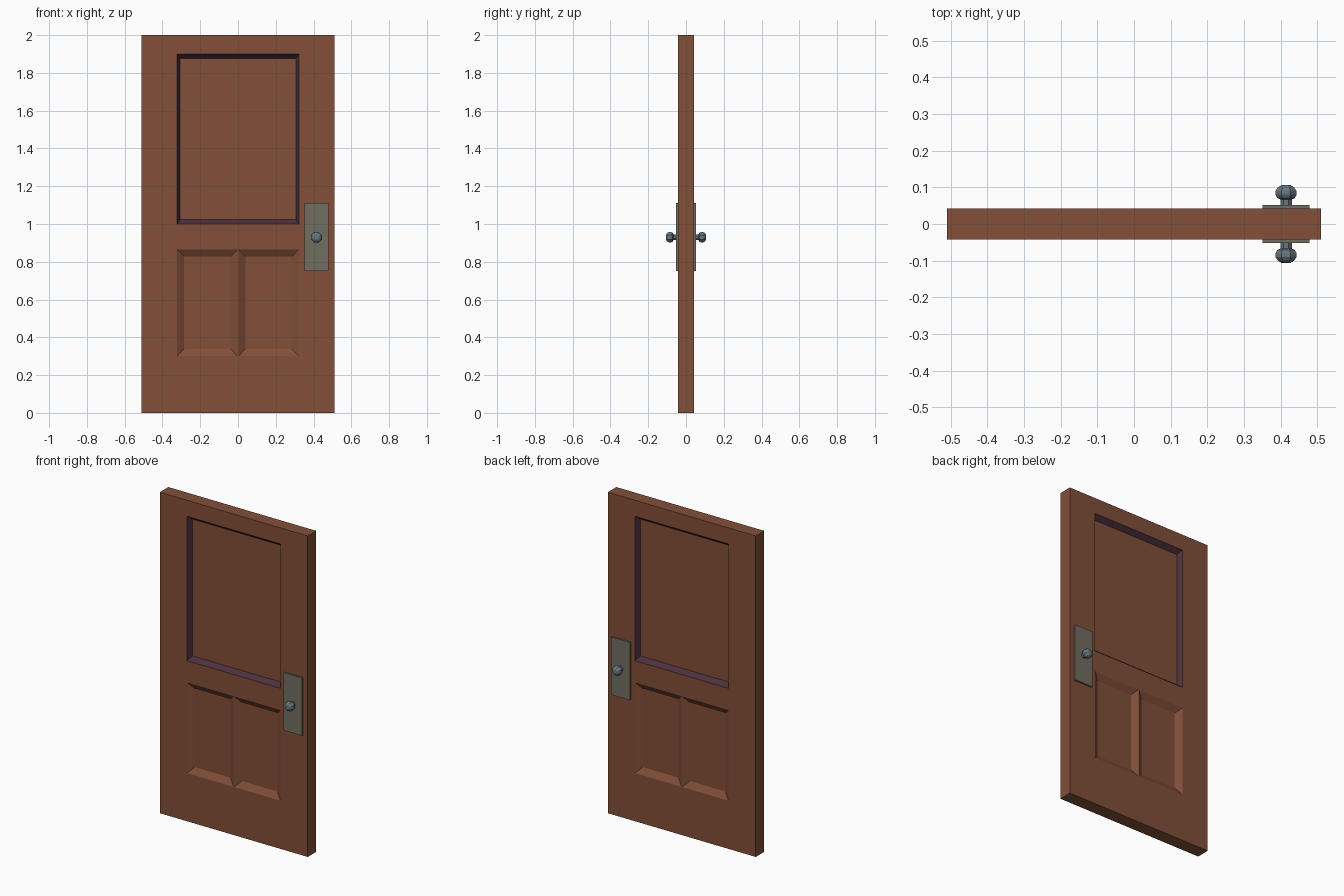
import bpy, bmesh, math
from mathutils import Matrix

if "Cube" in bpy.data.objects:
    bpy.data.objects.remove(bpy.data.objects["Cube"])

T = 0.042  # half thickness of the door


def material(name, rgb):
    m = bpy.data.materials.new(name)
    m.diffuse_color = (*rgb, 1.0)
    m.use_nodes = True
    m.node_tree.nodes["Principled BSDF"].inputs["Base Color"].default_value = m.diffuse_color
    return m


wood = material("brown_wood", (0.223, 0.078, 0.041))
trim = material("dark_plum_trim", (0.072, 0.031, 0.048))
brass = material("dull_plate_metal", (0.165, 0.155, 0.115))
steel = material("blue_grey_metal", (0.14, 0.18, 0.216))


def make_object(name, bm, mats):
    me = bpy.data.meshes.new(name)
    bm.to_mesh(me)
    bm.free()
    for m in mats:
        me.materials.append(m)
    ob = bpy.data.objects.new(name, me)
    bpy.context.collection.objects.link(ob)
    return ob


def ring(x0, x1, z0, z1, y):
    return [(x0, y, z0), (x1, y, z0), (x1, y, z1), (x0, y, z1)]


# Door slab: both faces built alike, with recessed panels
bm = bmesh.new()


def add_quad(pts, side, mat=0):
    if side > 0:  # back face is the mirrored front
        pts = [(x, -y, z) for x, y, z in reversed(pts)]
    f = bm.faces.new([bm.verts.new(p) for p in pts])
    f.material_index = mat


def recess(x0, x1, z0, z1, bx, bz, depth, side, mat):
    o = ring(x0, x1, z0, z1, -T)
    i = ring(x0 + bx, x1 - bx, z0 + bz, z1 - bz, -T + depth)
    for k in range(4):
        n = (k + 1) % 4
        add_quad([o[k], o[n], i[n], i[k]], side, mat)
    add_quad(i, side)


W, P, M = 0.51, 0.322, 0.002  # half widths: door, panels, centre ridge
for side in (-1, 1):
    # stiles and rails
    for x0, x1, z0, z1 in ((-W, -P, 0, 2), (P, W, 0, 2), (-P, P, 0, 0.3),
                           (-P, P, 0.865, 1.0), (-P, P, 1.9, 2),
                           (-M, M, 0.3, 0.865)):
        add_quad(ring(x0, x1, z0, z1, -T), side)
    # upper window panel and two lower panels
    recess(-P, P, 1.0, 1.9, 0.016, 0.024, 0.029, side, 1)
    recess(-P, -M, 0.3, 0.865, 0.037, 0.038, 0.024, side, 0)
    recess(M, P, 0.3, 0.865, 0.037, 0.038, 0.024, side, 0)
    # outer edges
    o, c = ring(-W, W, 0, 2, -T), ring(-W, W, 0, 2, 0)
    for k in range(4):
        n = (k + 1) % 4
        add_quad([o[n], o[k], c[k], c[n]], side)
bmesh.ops.remove_doubles(bm, verts=bm.verts, dist=1e-5)
make_object("door_slab", bm, [wood, trim])

# Handle plates and turned knobs on both sides
KNOB = ((0.017, 0.050), (0.017, 0.067), (0.026, 0.071), (0.031, 0.080),
        (0.031, 0.090), (0.024, 0.100), (0.014, 0.106))
SIDES = 8
for side, label in ((-1, "front"), (1, "back")):
    bm = bmesh.new()
    bmesh.ops.create_cube(bm, size=1, matrix=Matrix.Translation(
        (0.415, side * (T + 0.0045), 0.93)) @ Matrix.Diagonal((0.128, 0.011, 0.36, 1)))
    make_object(label + "_handle_plate", bm, [brass])

    bm = bmesh.new()
    rings = []
    for r, y in KNOB:
        angles = [2 * math.pi * (k + 0.5) / SIDES for k in range(SIDES)]
        rings.append([bm.verts.new((0.415 + r * math.cos(a), side * y,
                                    0.93 + r * math.sin(a))) for a in angles])
    for a, b in zip(rings, rings[1:]):
        for k in range(SIDES):
            n = (k + 1) % SIDES
            bm.faces.new((a[k], a[n], b[n], b[k]))
    bm.faces.new(rings[0])
    bm.faces.new(rings[-1])
    bmesh.ops.recalc_face_normals(bm, faces=bm.faces)
    make_object(label + "_knob", bm, [steel])
